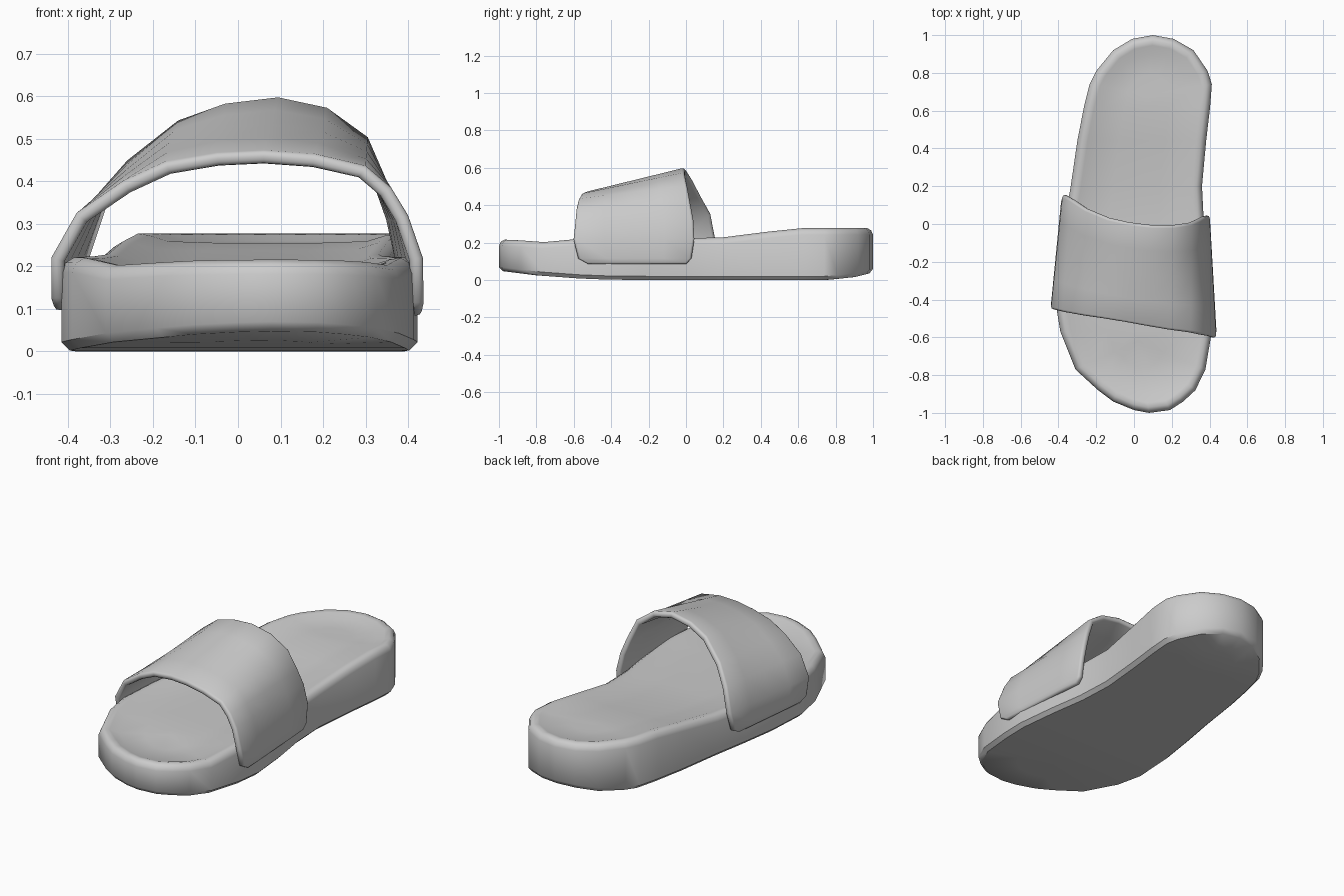
import bpy, bmesh
from mathutils import Vector

if "Cube" in bpy.data.objects:
    bpy.data.objects.remove(bpy.data.objects["Cube"])


def lerp_table(table, y):
    if y <= table[0][0]:
        return table[0][1]
    for (a, va), (b, vb) in zip(table, table[1:]):
        if y <= b:
            return va + (vb - va) * (y - a) / (b - a)
    return table[-1][1]


def finish(name, bm, angle):
    mesh = bpy.data.meshes.new(name)
    bm.to_mesh(mesh)
    bm.free()
    ob = bpy.data.objects.new(name, mesh)
    bpy.context.collection.objects.link(ob)
    bpy.ops.object.select_all(action='DESELECT')
    ob.select_set(True)
    bpy.context.view_layer.objects.active = ob
    bpy.ops.object.shade_smooth_by_angle(angle=angle)
    return ob


# Sole: outline stations (y, left x, right x), heel to toe
stations = [(0.98, -0.01, 0.21), (0.92, -0.11, 0.315), (0.81, -0.20, 0.39),
            (0.74, -0.235, 0.412), (0.62, -0.265, 0.403), (0.44, -0.30, 0.382),
            (0.2, -0.335, 0.36), (0.0, -0.37, 0.37), (-0.2, -0.40, 0.40),
            (-0.42, -0.415, 0.422), (-0.57, -0.39, 0.412), (-0.77, -0.31, 0.378),
            (-0.88, -0.19, 0.325), (-0.94, -0.11, 0.26), (-0.985, 0.0, 0.19)]
top_z = [(-1, 0.217), (-0.9, 0.213), (-0.75, 0.202), (-0.6, 0.22), (0.15, 0.224),
         (0.3, 0.237), (0.5, 0.268), (0.62, 0.277), (1, 0.277)]
bottom_z = [(-1, 0.05), (-0.8, 0.025), (-0.5, 0.003), (-0.2, 0), (0.75, 0), (0.9, 0.015), (1, 0.04)]

spine_x = [(y, (l + r) / 2) for y, l, r in reversed(stations)]
outline = ([Vector((0.1, 1.0))] + [Vector((r, y)) for y, l, r in stations]
           + [Vector((0.08, -1.0))] + [Vector((l, y)) for y, l, r in reversed(stations)])


def spine(p):
    y = max(-0.62, min(0.68, p.y))
    return Vector((lerp_table(spine_x, y), y))


# Rings run from the underside centre, round the edge, to the footbed centre:
# (inset distance, extra fraction toward the spine, height table, z offset)
rings = [(0, 1, bottom_z, 0), (0, 0.5, bottom_z, 0), (0.02, 0, bottom_z, 0),
         (0, 0, bottom_z, 0.02), (0, 0, top_z, -0.035), (0.01, 0, top_z, -0.012),
         (0.03, 0, top_z, 0), (0.055, 0, top_z, -0.004), (0.1, 0, top_z, -0.018),
         (0.1, 0.5, top_z, -0.022), (0, 1, top_z, -0.022)]
bm = bmesh.new()
loops = []
for inset, frac, table, dz in rings:
    loop = []
    for p in outline:
        s = spine(p)
        q = p + (s - p).normalized() * inset
        q = q.lerp(s, frac)
        loop.append(bm.verts.new((q.x, q.y, lerp_table(table, q.y) + dz)))
    loops.append(loop)
n = len(outline)
for a, b in zip(loops, loops[1:]):
    for i in range(n):
        j = (i + 1) % n
        bm.faces.new((a[i], a[j], b[j], b[i]))
bmesh.ops.remove_doubles(bm, verts=bm.verts, dist=0.0005)
bmesh.ops.recalc_face_normals(bm, faces=bm.faces)
finish("sole", bm, 0.75)

# Strap: front edge and back edge points, left to right over the foot
front = [(-0.43, -0.38, 0.095), (-0.44, -0.43, 0.125), (-0.44, -0.45, 0.22),
         (-0.38, -0.465, 0.325), (-0.27, -0.485, 0.40), (-0.17, -0.50, 0.445),
         (-0.05, -0.52, 0.465), (0.06, -0.54, 0.47), (0.18, -0.56, 0.462),
         (0.30, -0.575, 0.435), (0.36, -0.585, 0.385), (0.40, -0.59, 0.32),
         (0.435, -0.60, 0.22), (0.437, -0.575, 0.115), (0.43, -0.52, 0.083)]
back = [(-0.38, 0.07, 0.095), (-0.385, 0.13, 0.125), (-0.378, 0.155, 0.23),
        (-0.335, 0.13, 0.36), (-0.26, 0.08, 0.45), (-0.14, 0.03, 0.545),
        (-0.03, 0.005, 0.585), (0.095, -0.01, 0.60), (0.21, -0.01, 0.575),
        (0.305, 0.005, 0.505), (0.35, 0.025, 0.40), (0.378, 0.04, 0.32),
        (0.40, 0.045, 0.22), (0.402, 0.03, 0.115), (0.40, 0.0, 0.083)]
bm = bmesh.new()
cols = 4
grid = [[bm.verts.new(Vector(f).lerp(Vector(b), j / cols)) for j in range(cols + 1)]
        for f, b in zip(front, back)]
for r0, r1 in zip(grid, grid[1:]):
    for j in range(cols):
        bm.faces.new((r0[j], r1[j], r1[j + 1], r0[j + 1]))
strap = finish("strap", bm, 0.9)
solid = strap.modifiers.new("thickness", 'SOLIDIFY')
solid.thickness = 0.032
solid.offset = -1
bevel = strap.modifiers.new("rounded_edges", 'BEVEL')
bevel.width = 0.012
bevel.segments = 2
bevel.limit_method = 'ANGLE'
bevel.angle_limit = 1.0
